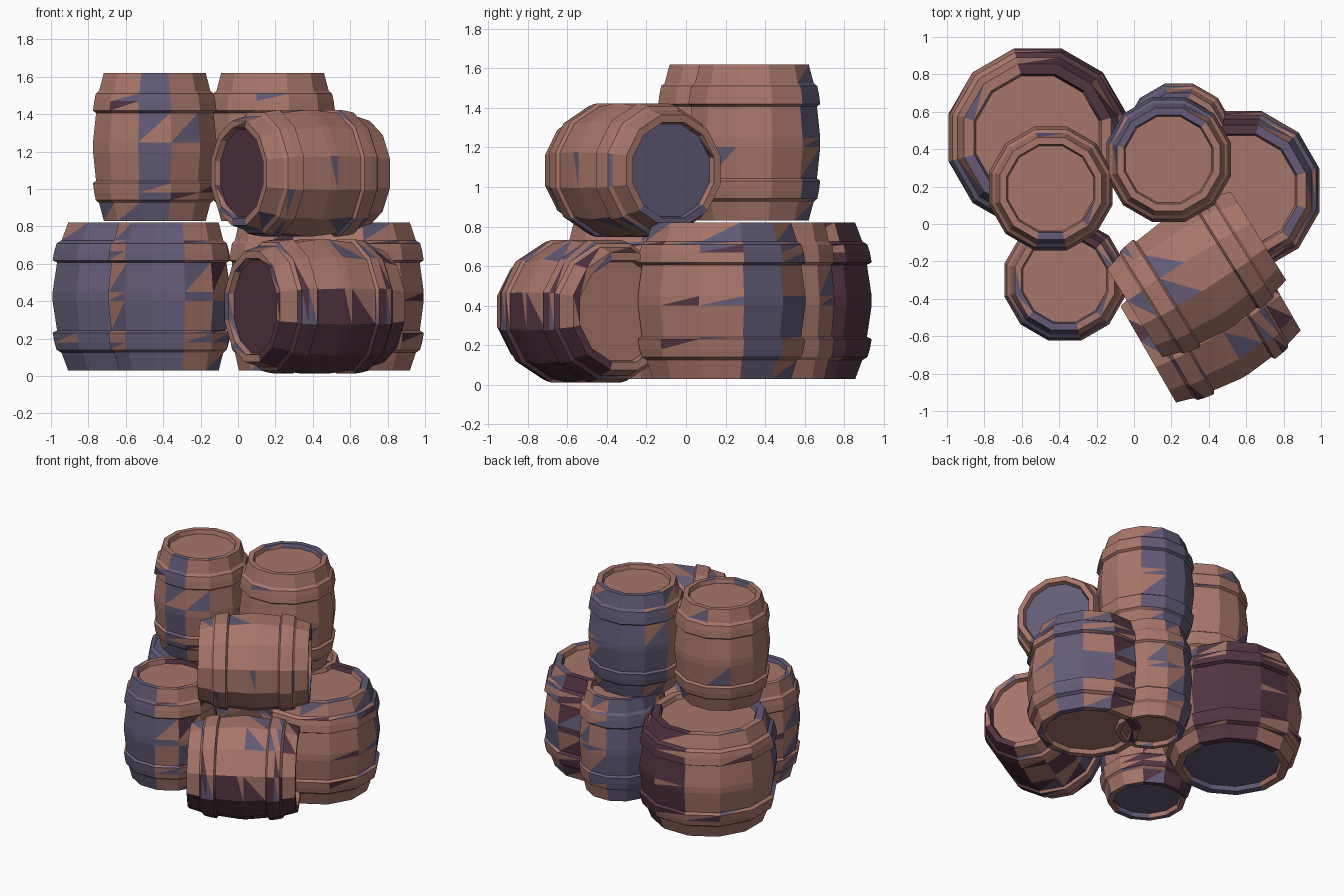
import bpy, bmesh, math, random
from mathutils import Euler

if "Cube" in bpy.data.objects:
    bpy.data.objects.remove(bpy.data.objects["Cube"])

SIDES = 12
rng = random.Random(4)


def material(name, rgb):
    m = bpy.data.materials.new(name)
    m.diffuse_color = (*rgb, 1)
    m.use_nodes = True
    m.node_tree.nodes["Principled BSDF"].inputs["Base Color"].default_value = m.diffuse_color
    return m


WOODS = [material("brown_wood", (0.39, 0.18, 0.145)),
         material("slate_wood", (0.125, 0.105, 0.185)),
         material("plum_wood", (0.085, 0.035, 0.055))]

# Half of the stave outline: (radius factor, height factor), from middle to lid.
# The raised steps are the hoop; the last points are the rim and the sunken lid.
HALF = [(1.0, 0.06), (0.95, 0.46), (1.0, 0.49), (0.98, 0.62), (0.955, 0.72),
        (0.90, 0.76), (0.825, 1.0), (0.715, 1.0), (0.69, 0.92)]
PROFILE = [(r, -h) for r, h in reversed(HALF)] + HALF


def in_sector(angle, sector):
    start, width = sector
    return (angle - start) % 360 < width


def barrel(name, loc, radius, half_len, rot=(0, 0, 0), slate=(0, 0), plum=(0, 0), ends=(0, 0), mottle=0.04):
    """Lathed barrel; slate / plum are (start angle, width) stained sectors of staves."""
    bm = bmesh.new()
    rings = []
    for r, h in PROFILE:
        ring = []
        for i in range(SIDES):
            a = 2 * math.pi * (i + 0.5) / SIDES
            ring.append(bm.verts.new((r * radius * math.cos(a), r * radius * math.sin(a), h * half_len)))
        rings.append(ring)
    for lo, hi in zip(rings, rings[1:]):
        for i in range(SIDES):
            j = (i + 1) % SIDES
            # triangular stains, some of them scattered at random
            for tri in ((lo[i], lo[j], hi[j]), (lo[i], hi[j], hi[i])):
                f = bm.faces.new(tri)
                angle = (360 * (i + 1) / SIDES + rng.uniform(-12, 12)) % 360
                if in_sector(angle, plum):
                    f.material_index = 2
                elif in_sector(angle, slate):
                    f.material_index = 1
                elif rng.random() < mottle:
                    f.material_index = rng.choice((1, 1, 2))
    bm.faces.new(list(reversed(rings[0]))).material_index = ends[0]
    bm.faces.new(rings[-1]).material_index = ends[1]
    bmesh.ops.recalc_face_normals(bm, faces=bm.faces)
    mesh = bpy.data.meshes.new(name)
    bm.to_mesh(mesh)
    bm.free()
    for m in WOODS:
        mesh.materials.append(m)
    ob = bpy.data.objects.new(name, mesh)
    ob.location = loc
    ob.rotation_euler = Euler([math.radians(v) for v in rot])
    bpy.context.collection.objects.link(ob)
    return ob


# Bottom layer, standing
LOW, HIGH = 0.425, 1.225
barrel("large_barrel", (-0.515, 0.462, LOW), 0.493, 0.395, slate=(200, 90), plum=(20, 75), ends=(1, 0))
barrel("front_left_barrel", (-0.37, -0.30, LOW), 0.335, 0.395, slate=(215, 75), plum=(60, 60), ends=(1, 0), mottle=0.25)
barrel("right_barrel", (0.57, 0.18, LOW), 0.438, 0.395, slate=(10, 45), plum=(90, 40), mottle=0.2)
barrel("back_barrel", (0.24, 0.465, LOW), 0.295, 0.395, slate=(90, 90))

# Top layer, standing
barrel("top_left_barrel", (-0.445, 0.19, HIGH), 0.342, 0.395, slate=(262, 20))
barrel("top_back_barrel", (0.185, 0.345, HIGH), 0.345, 0.395, slate=(50, 110))

# Lying barrels, both turned nearly the same way
barrel("lower_lying_barrel", (0.41, -0.505, 0.372), 0.372, 0.385, (0, 90, 30),
       slate=(60, 30), plum=(270, 75), ends=(2, 0), mottle=0.2)
barrel("upper_lying_barrel", (0.335, -0.27, 1.085), 0.35, 0.39, (0, 90, 32),
       slate=(330, 60), ends=(2, 1))
